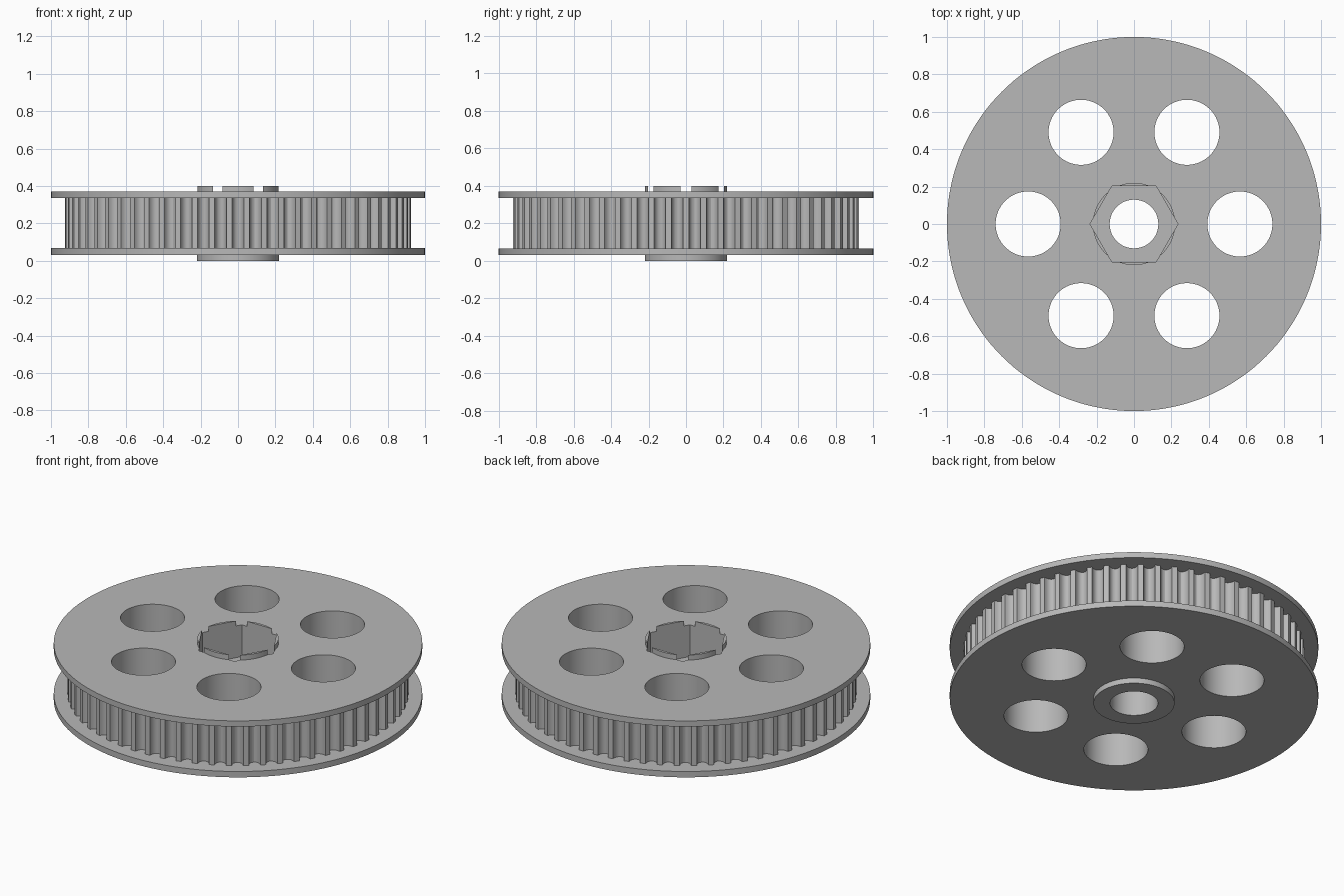
import bpy, bmesh
from math import sin, cos, pi, radians

if "Cube" in bpy.data.objects:
    bpy.data.objects.remove(bpy.data.objects["Cube"], do_unlink=True)

grey = bpy.data.materials.new("plain grey")
grey.use_nodes = True
colour = (0.48, 0.48, 0.48, 1)
grey.diffuse_color = colour
grey.node_tree.nodes["Principled BSDF"].inputs["Base Color"].default_value = colour


def prism(name, outline, z0, z1):
    """Solid made by extruding a closed outline from z0 to z1."""
    bm = bmesh.new()
    base = bm.faces.new([bm.verts.new((x, y, z0)) for x, y in outline])
    top = bmesh.ops.extrude_face_region(bm, geom=[base], use_keep_orig=True)["geom"]
    verts = [v for v in top if isinstance(v, bmesh.types.BMVert)]
    bmesh.ops.translate(bm, verts=verts, vec=(0, 0, z1 - z0))
    bmesh.ops.recalc_face_normals(bm, faces=bm.faces)
    mesh = bpy.data.meshes.new(name)
    bm.to_mesh(mesh)
    bm.free()
    mesh.materials.append(grey)
    obj = bpy.data.objects.new(name, mesh)
    bpy.context.collection.objects.link(obj)
    return obj


def circle(radius, sides, cx=0, cy=0):
    return [(cx + radius * cos(2 * pi * i / sides),
             cy + radius * sin(2 * pi * i / sides)) for i in range(sides)]


def combine(target, tool, operation):
    """Apply a boolean and discard the helper solid."""
    mod = target.modifiers.new("bool", "BOOLEAN")
    mod.operation, mod.solver, mod.object = operation, "EXACT", tool
    bpy.context.view_layer.objects.active = target
    bpy.ops.object.modifier_apply(modifier=mod.name)
    bpy.data.objects.remove(tool, do_unlink=True)


# Toothed rim with rounded belt grooves
TEETH, RIM, DEPTH, STEPS = 62, 0.925, 0.042, 8
pitch = 2 * pi / TEETH
rim_outline = []
for tooth in range(TEETH):
    for s in range(STEPS + 1):
        t = pi * s / STEPS
        angle = pitch * (tooth + 0.5 - 0.34 * cos(t))
        r = RIM - DEPTH * sin(t)
        rim_outline.append((r * cos(angle), r * sin(angle)))
pulley = prism("belt_pulley", rim_outline, 0.05, 0.35)

# Flanges and hub
for name, z0, z1 in (("lower_flange", 0.032, 0.067), ("upper_flange", 0.336, 0.37)):
    combine(pulley, prism(name, circle(1, 144), z0, z1), "UNION")
combine(pulley, prism("hub", circle(0.22, 72), 0, 0.4), "UNION")

# Ring of six lightening holes
for k in range(6):
    a = k * pi / 3
    hole = circle(0.174, 64, 0.566 * cos(a), 0.566 * sin(a))
    combine(pulley, prism("hole_cutter", hole, -0.1, 0.5), "DIFFERENCE")

# Shaft bore and hexagonal nut pocket
combine(pulley, prism("bore_cutter", circle(0.13, 64), -0.1, 0.5), "DIFFERENCE")
combine(pulley, prism("nut_cutter", circle(0.235, 6), 0.18, 0.5), "DIFFERENCE")

# Smooth round walls, crisp rims
bpy.ops.object.select_all(action="DESELECT")
pulley.select_set(True)
bpy.context.view_layer.objects.active = pulley
bpy.ops.object.shade_smooth_by_angle(angle=radians(28))
